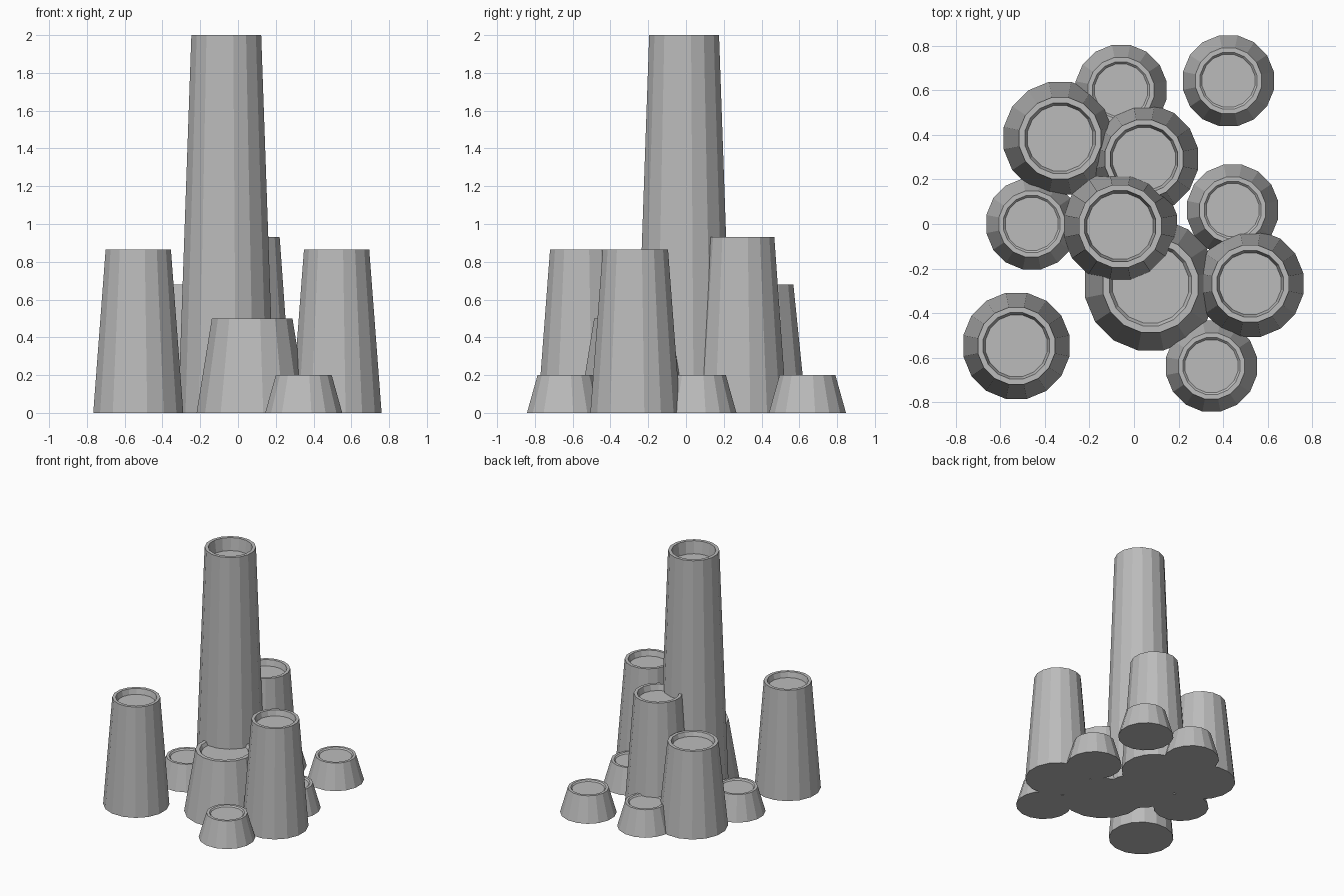
import bpy, bmesh, math

if "Cube" in bpy.data.objects:
    bpy.data.objects.remove(bpy.data.objects["Cube"])

SIDES = 16

stone = bpy.data.materials.new("grey stone")
stone.diffuse_color = (0.5, 0.5, 0.5, 1)
stone.use_nodes = True
stone.node_tree.nodes["Principled BSDF"].inputs["Base Color"].default_value = stone.diffuse_color


def vent(name, x, y, base_r, height):
    """Tapered faceted chimney with a flat rim and a shallow sunken floor."""
    # (radius, height) profile as fractions: base, outer rim, inner rim, floor
    profile = [(1.0, 0.0), (0.725, 1.0), (0.625, 1.0), (0.58, 0.95)]
    bm = bmesh.new()
    rings = []
    for r, h in profile:
        ring = []
        for i in range(SIDES):
            a = 2 * math.pi * (i + 0.5) / SIDES
            ring.append(bm.verts.new((x + base_r * r * math.cos(a),
                                      y + base_r * r * math.sin(a), height * h)))
        rings.append(ring)
    for low, high in zip(rings, rings[1:]):
        for i in range(SIDES):
            j = (i + 1) % SIDES
            bm.faces.new((low[i], low[j], high[j], high[i]))
    bm.faces.new(rings[0][::-1])   # underside
    bm.faces.new(rings[-1])        # crater floor
    mesh = bpy.data.meshes.new(name)
    bm.to_mesh(mesh)
    bm.free()
    mesh.materials.append(stone)
    obj = bpy.data.objects.new(name, mesh)
    bpy.context.collection.objects.link(obj)


# Tall and medium chimneys
vent("main_chimney", -0.062, -0.01, 0.26, 2.0)
vent("back_chimney", 0.045, 0.292, 0.247, 0.93)
vent("back_left_chimney", -0.332, 0.385, 0.258, 0.68)
vent("front_left_chimney", -0.528, -0.547, 0.243, 0.865)
vent("right_chimney", 0.522, -0.268, 0.243, 0.865)
vent("front_chimney", 0.075, -0.273, 0.3, 0.5)

# Small vents around the cluster
for i, (x, y) in enumerate([(0.348, -0.638), (0.424, 0.643), (0.443, 0.063),
                            (-0.459, 0.0), (-0.058, 0.6)]):
    vent(f"small_vent_{i + 1}", x, y, 0.208, 0.2)
